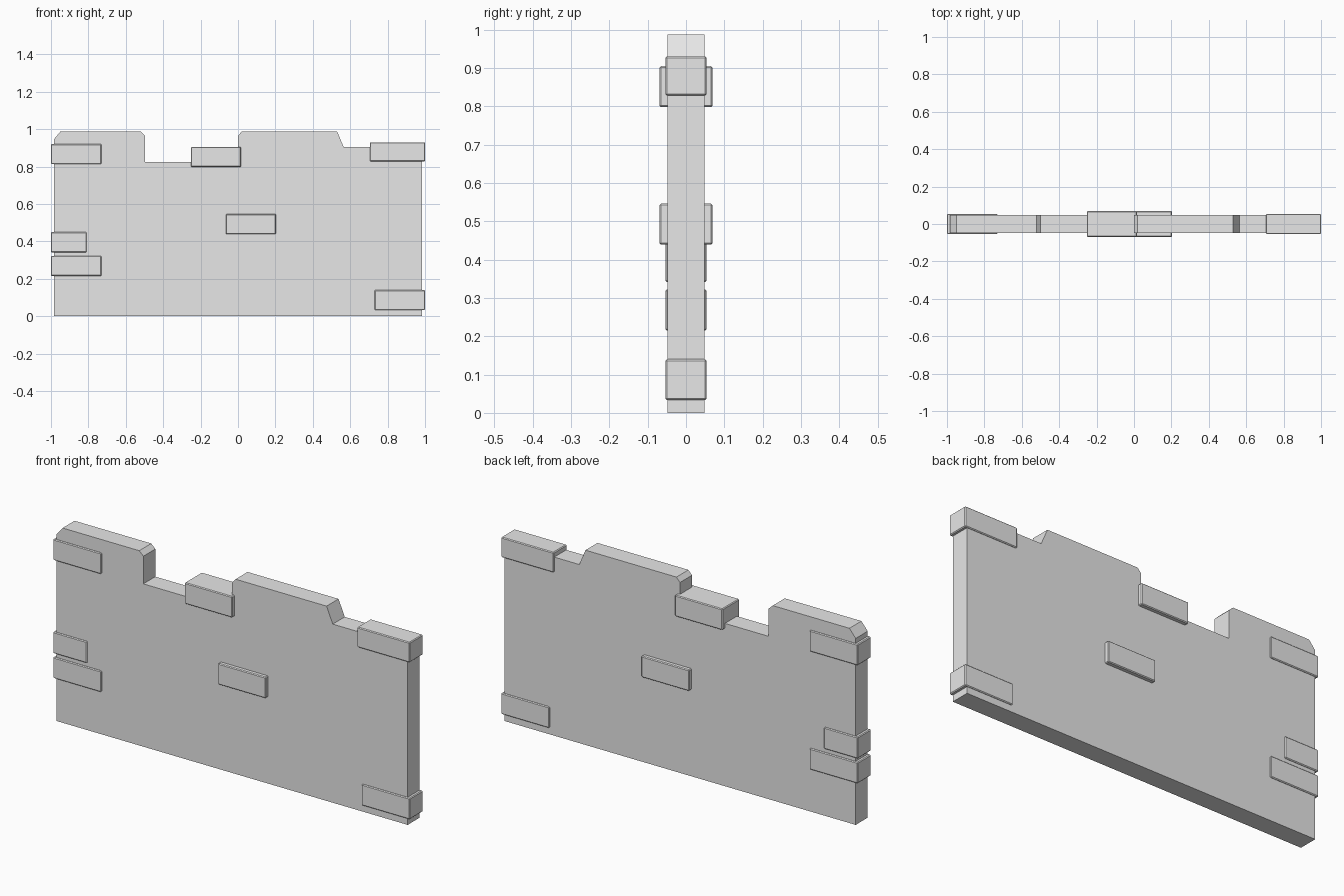
import bpy
import bmesh

cube = bpy.data.objects.get("Cube")
if cube:
    bpy.data.objects.remove(cube, do_unlink=True)

# Single stone colour
stone = bpy.data.materials.new("light_grey_stone")
stone.use_nodes = True
grey = (0.8, 0.8, 0.8, 1.0)
stone.diffuse_color = grey
stone.node_tree.nodes["Principled BSDF"].inputs["Base Color"].default_value = grey


def slab(name, outline, half_depth):
    """Extrude an (x, z) outline along y, centred on y = 0."""
    bm = bmesh.new()
    face = bm.faces.new([bm.verts.new((x, -half_depth, z)) for x, z in outline])
    extruded = bmesh.ops.extrude_face_region(bm, geom=[face])["geom"]
    moved = [v for v in extruded if isinstance(v, bmesh.types.BMVert)]
    bmesh.ops.translate(bm, verts=moved, vec=(0, 2 * half_depth, 0))
    bmesh.ops.recalc_face_normals(bm, faces=bm.faces)
    mesh = bpy.data.meshes.new(name)
    bm.to_mesh(mesh)
    bm.free()
    mesh.materials.append(stone)
    obj = bpy.data.objects.new(name, mesh)
    bpy.context.collection.objects.link(obj)
    return obj


def brick(name, x0, x1, z0, z1, half_depth):
    obj = slab(name, [(x0, z0), (x1, z0), (x1, z1), (x0, z1)], half_depth)
    bevel = obj.modifiers.new("worn_edges", "BEVEL")
    bevel.width = 0.004
    bevel.segments = 1


# Wall with a broken, notched top edge
slab("wall", [
    (-0.985, 0), (0.985, 0), (0.985, 0.905), (0.565, 0.905),
    (0.53, 0.987), (0.02, 0.987), (0, 0.965), (0, 0.825),
    (-0.497, 0.825), (-0.497, 0.965), (-0.52, 0.987),
    (-0.95, 0.987), (-0.985, 0.945),
], 0.048)

# Bricks wrapped around the wall ends
END = 0.054
brick("upper_left_end_brick", 0.705, 1.0, 0.828, 0.93, END)
brick("lower_left_end_brick", 0.73, 1.0, 0.033, 0.14, END)
brick("upper_right_end_brick", -1.0, -0.73, 0.813, 0.92, END)
brick("middle_right_end_brick", -1.0, -0.81, 0.341, 0.45, END)
brick("lower_right_end_brick", -1.0, -0.73, 0.215, 0.322, END)

# Bricks passing through the wall
THROUGH = 0.069
brick("notch_brick", -0.252, 0.015, 0.798, 0.905, THROUGH)
brick("centre_brick", -0.065, 0.203, 0.439, 0.546, THROUGH)
